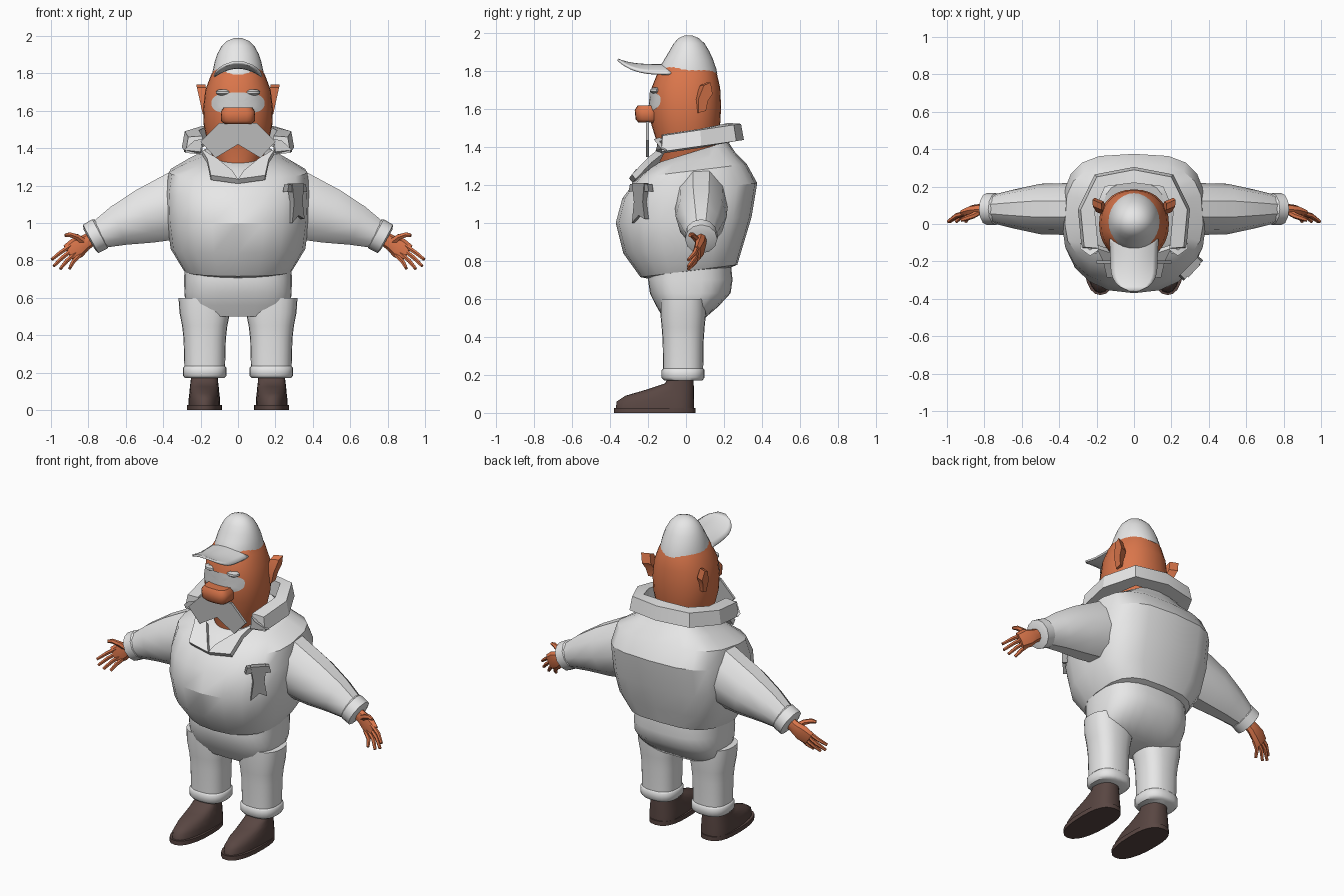
import bpy, bmesh, math
from mathutils import Vector

cube = bpy.data.objects.get("Cube")
if cube:
    bpy.data.objects.remove(cube)


def material(name, rgb):
    m = bpy.data.materials.new(name)
    m.use_nodes = True
    m.diffuse_color = (*rgb, 1)
    m.node_tree.nodes["Principled BSDF"].inputs["Base Color"].default_value = (*rgb, 1)
    return m


WHITE = material("white cloth", (0.8, 0.8, 0.8))
SKIN = material("skin", (0.7, 0.18, 0.07))
BROWN = material("brown leather", (0.1, 0.062, 0.055))
HAIR = material("grey hair", (0.5, 0.5, 0.5))
GOGGLE = material("light grey", (0.63, 0.63, 0.63))
TAG = material("dark grey", (0.36, 0.36, 0.36))


def make(name, verts, faces, mat, mirror=False, angle=35, thick=0):
    bm = bmesh.new()
    vs = [bm.verts.new(v) for v in verts]
    for f in faces:
        bm.faces.new([vs[i] for i in f])
    bmesh.ops.recalc_face_normals(bm, faces=bm.faces)
    me = bpy.data.meshes.new(name)
    bm.to_mesh(me)
    bm.free()
    me.materials.append(mat)
    for p in me.polygons:
        p.use_smooth = True
    me.set_sharp_from_angle(angle=math.radians(angle))
    ob = bpy.data.objects.new(name, me)
    bpy.context.collection.objects.link(ob)
    if thick:
        s = ob.modifiers.new("thickness", 'SOLIDIFY')
        s.thickness = thick
        s.offset = 0
    if mirror:
        ob.modifiers.new("mirror", 'MIRROR').use_clip = False
    return ob


def skin_rings(name, rings, mat, **kw):
    """Bridge equal rings of points and cap both ends."""
    n = len(rings[0])
    faces = [list(range(n)), list(range((len(rings) - 1) * n, len(rings) * n))]
    for r in range(len(rings) - 1):
        for i in range(n):
            j = (i + 1) % n
            faces.append((r * n + i, r * n + j, r * n + n + j, r * n + n + i))
    return make(name, [p for ring in rings for p in ring], faces, mat, **kw)


def power(v, e):
    return math.copysign(abs(v) ** e, v)


def loft(name, rows, mat, cx=0, ymid=0, nf=2.0, nb=2.0, seg=24, **kw):
    """Rows: half width, front y, back y, front z, back z."""
    rings = []
    for w, yf, yb, zf, zb in rows:
        ring = []
        for i in range(seg):
            t = 2 * math.pi * i / seg
            e = 2 / (nb if math.sin(t) > 0 else nf)
            s = power(math.sin(t), e)
            y = ymid + (s * (yb - ymid) if s > 0 else -s * (yf - ymid))
            k = (y - yf) / (yb - yf)
            ring.append((cx + w * power(math.cos(t), e), y, zf + (zb - zf) * k))
        rings.append(ring)
    return skin_rings(name, rings, mat, **kw)


def tube(name, path, radii, mat, seg=10, mirror=True, **kw):
    """Radii: (along y, across the path) for each path point."""
    pts = [Vector(p) for p in path]
    rings = []
    for i, p in enumerate(pts):
        d = (pts[min(i + 1, len(pts) - 1)] - pts[max(i - 1, 0)]).normalized()
        up = Vector((0, 1, 0)).cross(d).normalized()
        side = d.cross(up)
        ry, rz = radii[i]
        rings.append([p + side * ry * math.cos(a) + up * rz * math.sin(a)
                      for a in (2 * math.pi * k / seg for k in range(seg))])
    return skin_rings(name, rings, mat, mirror=mirror, **kw)


def plate(name, outline, depth, mat, **kw):
    """Outline pushed along a depth vector."""
    a = [Vector(p) for p in outline]
    return skin_rings(name, [a, [p + Vector(depth) for p in a]], mat, **kw)


# Jacket body
loft("jacket_body", [(.15, -.12, .15, .69, .73), (.29, -.24, .27, .715, .78),
                     (.36, -.33, .30, .84, .88), (.38, -.37, .345, 1.0, 1.03),
                     (.385, -.335, .375, 1.13, 1.21), (.37, -.25, .32, 1.24, 1.31),
                     (.27, -.19, .26, 1.29, 1.37), (.17, -.14, .22, 1.32, 1.43)],
     WHITE, nf=2.3, nb=3.2, seg=20, angle=28)

# Trousers
loft("trouser_seat", [(.285, -.19, .235, .8, .8), (.288, -.2, .245, .7, .7),
                      (.287, -.19, .235, .63, .63), (.28, -.155, .17, .56, .56),
                      (.24, -.12, .1, .5, .5)], WHITE, nf=2.8, nb=2.8, seg=28, angle=50)
for rim, rows in (("trouser_leg", [(.14, .6, .12), (.135, .52, .12), (.121, .45, .113),
                                   (.113, .38, .108), (.108, .2, .105)]),
                  ("trouser_cuff", [(.108, .235, .105), (.117, .225, .113),
                                    (.117, .185, .113), (.105, .17, .1)])):
    loft(rim, [(w, -.015 - r, -.015 + r, z, z) for w, z, r in rows], WHITE,
         cx=.178, ymid=-.015, nf=2.5, nb=2.5, mirror=True, angle=50)

# Shoes
loft("shoe_sole", [(.094, -.38, .05, 0, 0), (.094, -.38, .05, .027, .027)],
     BROWN, cx=.18, ymid=-.14, nf=2.3, nb=2.6, mirror=True)
loft("shoe_upper", [(.085, -.37, .043, .02, .02), (.084, -.365, .043, .06, .06),
                    (.08, -.32, .042, .09, .09), (.077, -.2, .042, .125, .125),
                    (.073, -.11, .04, .155, .155), (.07, -.09, .04, .2, .2)],
     BROWN, cx=.18, ymid=-.06, nf=2.3, nb=2.4, mirror=True, angle=50)

# Sleeves and cuffs
tube("sleeve", [(.3, .08, 1.1), (.5, .08, 1.035), (.64, .08, .985), (.76, .08, .93)],
     [(.14, .195), (.135, .155), (.105, .115), (.075, .075)], WHITE)
tube("sleeve_cuff", [(.728, .08, .947), (.738, .08, .942), (.788, .08, .915), (.795, .08, .911)],
     [(.074, .078), (.085, .088), (.085, .086), (.06, .06)], WHITE, seg=12)

# Hands
tube("palm", [(.76, .08, .93), (.82, .078, .893), (.86, .072, .868), (.905, .06, .838)],
     [(.03, .035), (.03, .042), (.03, .056), (.018, .05)], SKIN, seg=8)
for i, (start, tip) in enumerate((((.905, .87), (.995, .805)), ((.895, .85), (.985, .77)),
                                  ((.88, .832), (.95, .755)), ((.865, .815), (.9, .757)))):
    mid = [(a + b) / 2 for a, b in zip(start, tip)]
    tube("finger_%d" % (i + 1), [(start[0] - .02, .062, start[1] + .015),
                                 (mid[0], .045, mid[1] + .004), (tip[0], .012, tip[1])],
         [(.014, .013), (.013, .012), (.009, .009)], SKIN, seg=6)
tube("thumb", [(.82, .07, .895), (.86, .045, .925), (.90, .03, .938), (.925, .02, .934)],
     [(.018, .022), (.016, .017), (.014, .014), (.009, .009)], SKIN, seg=6)

# Head
head = loft("head", [(.1, -.13, .12, 1.25, 1.25), (.13, -.14, .14, 1.34, 1.34),
                     (.163, -.155, .165, 1.43, 1.43), (.183, -.183, .18, 1.52, 1.52),
                     (.187, -.19, .185, 1.61, 1.61), (.175, -.182, .18, 1.71, 1.71),
                     (.145, -.15, .162, 1.79, 1.79), (.1, -.1, .12, 1.87, 1.87)],
            SKIN, nf=2.2, nb=2.2, seg=28, angle=60)

# Ears, leaning outward at the top
ear = [(.06, 1.58), (.1, 1.59), (.11, 1.64), (.135, 1.68), (.125, 1.74), (.09, 1.725), (.06, 1.65)]
skin_rings("ear", [[(x + (z - 1.58) * .22, y + dy, z) for y, z in ear]
                   for x, dy in ((.14, -.015), (.188, .005))], SKIN, mirror=True, angle=25)

# Nose
loft("nose", [(.07, -.25, -.15, 1.528, 1.528), (.09, -.265, -.15, 1.545, 1.545),
              (.092, -.27, -.15, 1.595, 1.595), (.075, -.255, -.15, 1.618, 1.618)],
     SKIN, ymid=-.19, nf=3.5, nb=3.5, seg=20, angle=50)

# Eye patch laid over the face
R, C = 6, 32
verts = [(0, -.4, 1.64)]
for r in range(1, R + 1):
    for c in range(C):
        t = 2 * math.pi * c / C
        verts.append((.142 * r / R * power(math.cos(t), .75), -.4,
                      1.64 + .057 * r / R * power(math.sin(t), .75)))
faces = [(0, 1 + c, 1 + (c + 1) % C) for c in range(C)]
for r in range(R - 1):
    for c in range(C):
        a, b = 1 + r * C + c, 1 + r * C + (c + 1) % C
        faces.append((a, b, b + C, a + C))
patch = make("eye_patch", verts, faces, GOGGLE, angle=60)
for v in patch.data.vertices:
    hit, loc, _, _ = head.ray_cast(v.co, Vector((0, 1, 0)))
    if hit:
        v.co.y = loc.y - .007

# Eyelids
loft("eyelid", [(.025, -.175, -.15, 1.682, 1.682), (.042, -.188, -.14, 1.692, 1.692),
                (.042, -.186, -.14, 1.704, 1.704), (.025, -.173, -.14, 1.714, 1.714)],
     GOGGLE, cx=.076, ymid=-.155, seg=16, mirror=True)

# Moustache
plate("moustache", [(0, -.21, 1.535), (.1, -.21, 1.535), (.2, -.21, 1.435),
                    (.12, -.21, 1.348), (0, -.21, 1.42)], (0, .015, 0), HAIR, mirror=True)

# Cap crown
loft("cap_crown", [(.138, -.15, .165, 1.785, 1.785), (.136, -.145, .16, 1.81, 1.81),
                   (.125, -.115, .143, 1.86, 1.86), (.11, -.088, .122, 1.905, 1.905),
                   (.088, -.065, .098, 1.945, 1.945), (.058, -.038, .066, 1.974, 1.974),
                   (.022, -.005, .03, 1.988, 1.988)], WHITE, ymid=.012, seg=28, angle=60)

# Cap brim, arched across and curling up at the tip
U, V = 10, 12
verts = []
for j in range(V + 1):
    t = j / V
    w = .128 - .012 * t if t < .5 else .122 * math.sqrt(max(.04, 1 - ((t - .5) / .5) ** 2.6))
    for i in range(U + 1):
        u = 2 * i / U - 1
        y = -.08 - .28 * t
        verts.append((w * u, y, 1.83 + .03 * t ** 4 - .045 * u * u * (1 - t ** 3)))
faces = [(j * (U + 1) + i, j * (U + 1) + i + 1, (j + 1) * (U + 1) + i + 1, (j + 1) * (U + 1) + i)
         for j in range(V) for i in range(U)]
make("cap_brim", verts, faces, WHITE, angle=60, thick=.012)

# Collar band, rising toward the back and open in front
side = [((.28, -.13), (.19, -.13)), ((.3, .08), (.21, .07)), ((.21, .265), (.155, .2))]
line = side + [((0, .305), (0, .22))] + [((-a[0], a[1]), (-b[0], b[1])) for a, b in side[::-1]]
rings = []
for (ox, oy), (ix, iy) in line:
    low = 1.375 + .19 * (oy + .13) * .75
    top = low + .085
    rings.append([(ox, oy, low), (ox * .95, oy * .95, top), (ix, iy, top + .005), (ix, iy, low - .01)])
skin_rings("collar_band", rings, WHITE, angle=25)

# Collar points at the chest
plate("collar_flap", [(.2, -.13, 1.40), (.165, -.2, 1.345), (.145, -.285, 1.255),
                      (0, -.3, 1.235), (.03, -.265, 1.28), (.11, -.16, 1.345)],
      (0, .02, -.025), WHITE, mirror=True, angle=25)
plate("collar_tip", [(.29, -.13, 1.39), (.235, -.17, 1.44), (.19, -.14, 1.45), (.2, -.16, 1.38)],
      (0, .03, -.01), WHITE, mirror=True, angle=25)

# Chest tag: a clip bar with a notched ribbon hanging from it
mid, along, out = Vector((.303, -.235, 0)), Vector((.7, .71, 0)), Vector((.71, -.7, 0))
for name, lift, shape in (
        ("tag_bar", .0, [(-.075, 1.165), (.075, 1.165), (.065, 1.205), (-.065, 1.205)]),
        ("tag_ribbon", .006, [(-.045, 1.21), (.045, 1.21), (.035, 1.11), (.05, 1.02),
                              (.005, 1.04), (-.045, 1.0), (-.03, 1.11)])):
    plate(name, [mid + along * s + out * (lift - .015) + Vector((0, 0, z)) for s, z in shape],
          out * .035, TAG, angle=25)
